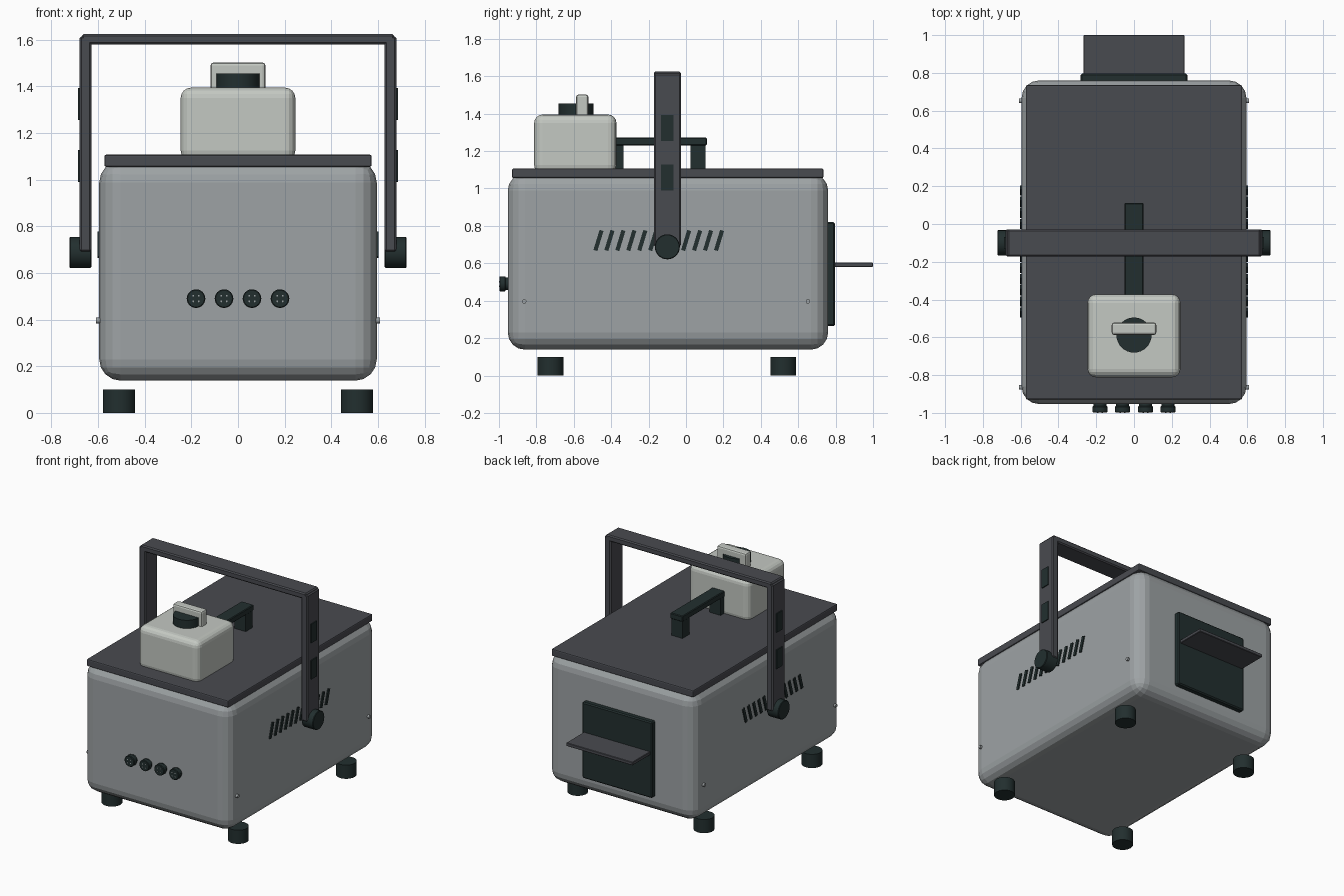
import bpy, math
from mathutils import Matrix

if "Cube" in bpy.data.objects:
    bpy.data.objects.remove(bpy.data.objects["Cube"])


def material(name, rgb):
    m = bpy.data.materials.new(name)
    m.diffuse_color = (*rgb, 1)
    m.use_nodes = True
    m.node_tree.nodes["Principled BSDF"].inputs["Base Color"].default_value = m.diffuse_color
    return m


GREY = material("body grey", (0.34, 0.365, 0.375))
SLATE = material("slate grey", (0.066, 0.069, 0.080))
DARK = material("dark green black", (0.016, 0.028, 0.028))
PALE = material("pale grey", (0.55, 0.58, 0.54))


def finish(ob, name, mat, bevel=0, segments=1):
    ob.name = name
    ob.data.materials.append(mat)
    if bevel:
        mod = ob.modifiers.new("rounding", 'BEVEL')
        mod.width = bevel
        mod.segments = segments
        mod.limit_method = 'ANGLE'
    return ob


def box(name, mat, x, y, z, bevel=0, segments=1):
    """Box from (min, max) ranges."""
    bpy.ops.mesh.primitive_cube_add(size=1)
    ob = bpy.context.object
    size = [r[1] - r[0] for r in (x, y, z)]
    mid = [(r[0] + r[1]) / 2 for r in (x, y, z)]
    ob.data.transform(Matrix.Diagonal((*size, 1)))
    ob.location = mid
    return finish(ob, name, mat, bevel, segments)


def cylinder(name, mat, centre, radius, depth, axis='Z', sides=32, bevel=0):
    bpy.ops.mesh.primitive_cylinder_add(vertices=sides, radius=radius, depth=depth)
    ob = bpy.context.object
    if axis == 'X':
        ob.data.transform(Matrix.Rotation(math.pi / 2, 4, 'Y'))
    elif axis == 'Y':
        ob.data.transform(Matrix.Rotation(math.pi / 2, 4, 'X'))
    ob.location = centre
    bpy.ops.object.shade_smooth_by_angle(angle=math.radians(30))
    return finish(ob, name, mat, bevel)


# Main case and lid
box("case", GREY, (-0.595, 0.595), (-0.953, 0.76), (0.138, 1.08), 0.092, 4)
box("lid", SLATE, (-0.573, 0.573), (-0.93, 0.735), (1.055, 1.107), 0.008, 2)

# Feet
for x in (-0.51, 0.51):
    for y in (-0.725, 0.52):
        cylinder("foot", DARK, (x, y, 0.05), 0.069, 0.1)

# Pale housing on the lid with its round boss and tab
box("top_housing", PALE, (-0.246, 0.246), (-0.812, -0.372), (1.08, 1.395), 0.045, 4)
cylinder("housing_boss", DARK, (0, -0.588, 1.42), 0.093, 0.07)
box("housing_tab", PALE, (-0.118, 0.118), (-0.587, -0.522), (1.37, 1.502), 0.012, 2)

# Lid handle
box("lid_handle_bar", DARK, (-0.05, 0.05), (-0.415, 0.112), (1.23, 1.272), 0.005)
for y in (-0.415, 0.025):
    box("lid_handle_leg", DARK, (-0.045, 0.045), (y, y + 0.08), (1.1, 1.24))

# Carrying handle, vents and screws on both sides
box("carry_handle_bar", SLATE, (-0.67, 0.67), (-0.172, -0.028), (1.58, 1.625), 0.008)
for s in (-1, 1):
    def side(a, b):
        return tuple(sorted((s * a, s * b)))
    box("carry_handle_arm", SLATE, side(0.628, 0.68), (-0.172, -0.028), (0.69, 1.615), 0.008)
    cylinder("handle_pivot", DARK, (s * 0.676, -0.1, 0.688), 0.067, 0.094, 'X', bevel=0.004)
    for z in (0.99, 1.255):
        box("arm_pad", DARK, side(0.675, 0.687), (-0.133, -0.068), (z, z + 0.138))
    for i in range(12):
        y = -0.468 + i * 0.0586
        slat = box("vent_slat", DARK, side(0.585, 0.603), (y - 0.011, y + 0.011), (0.666, 0.778))
        slat.rotation_euler.x = -math.radians(17)
    for y in (-0.865, 0.652):
        cylinder("side_screw", GREY, (s * 0.6, y, 0.396), 0.012, 0.02, 'X', 12)

# Front sockets with small pins
for x in (-0.18, -0.06, 0.06, 0.18):
    cylinder("socket_base", DARK, (x, -0.955, 0.49), 0.034, 0.05, 'Y', 24)
    cylinder("socket_face", DARK, (x, -0.981, 0.49), 0.040, 0.034, 'Y', 24, 0.004)
    for k in range(4):
        a = math.pi / 4 + k * math.pi / 2
        cylinder("socket_pin", GREY, (x + 0.017 * math.cos(a), -0.997, 0.49 + 0.017 * math.sin(a)),
                 0.004, 0.006, 'Y', 8)

# Rear panel and shelf
box("rear_panel", DARK, (-0.282, 0.282), (0.75, 0.797), (0.265, 0.82), 0.008)
box("rear_shelf", SLATE, (-0.268, 0.268), (0.78, 1.0), (0.58, 0.604), 0.003)
